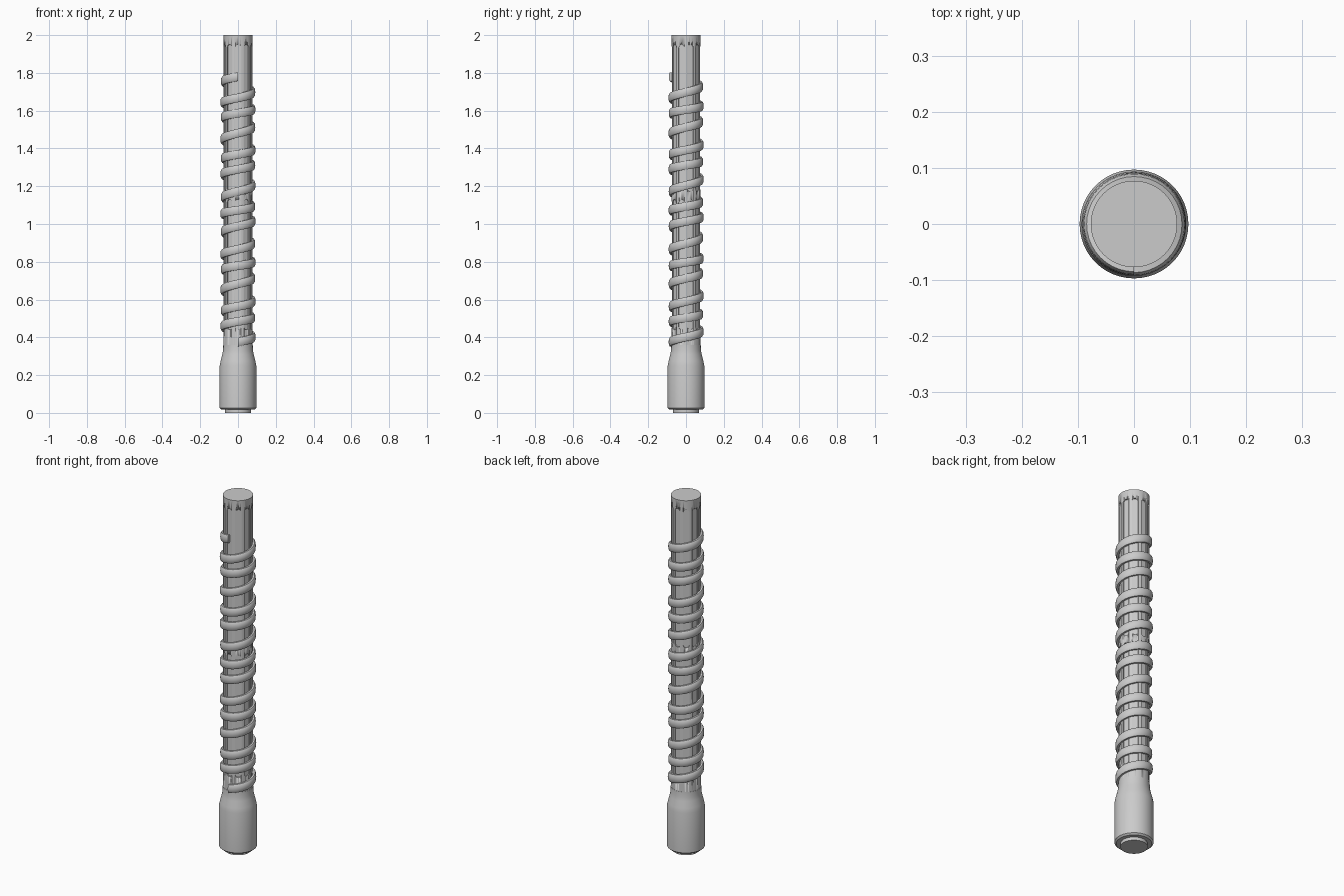
import bpy, bmesh
from math import sin, cos, pi, sqrt, tau

if "Cube" in bpy.data.objects:
    bpy.data.objects.remove(bpy.data.objects["Cube"])


def finish(name, bm, angle=0.6):
    bmesh.ops.recalc_face_normals(bm, faces=bm.faces)
    me = bpy.data.meshes.new(name)
    bm.to_mesh(me)
    bm.free()
    ob = bpy.data.objects.new(name, me)
    bpy.context.collection.objects.link(ob)
    bpy.ops.object.select_all(action='DESELECT')
    ob.select_set(True)
    bpy.context.view_layer.objects.active = ob
    bpy.ops.object.shade_smooth_by_angle(angle=angle)
    return ob


def skin(name, rings, cyclic_caps=True):
    """Bridge a list of closed point rings and cap both ends."""
    bm = bmesh.new()
    vs = [[bm.verts.new(p) for p in ring] for ring in rings]
    n = len(vs[0])
    for a, b in zip(vs, vs[1:]):
        for i in range(n):
            j = (i + 1) % n
            bm.faces.new((a[i], a[j], b[j], b[i]))
    if cyclic_caps:
        bm.faces.new(vs[0])
        bm.faces.new(vs[-1])
    return finish(name, bm)


def lathe(name, profile, n=48):
    return skin(name, [[(r * cos(tau * i / n), r * sin(tau * i / n), z)
                        for i in range(n)] for r, z in profile])


# Pommel sleeve with tapered shoulder and end plug
lathe("pommel_sleeve", [(0.088, 0.018), (0.097, 0.026), (0.097, 0.25),
                        (0.092, 0.275), (0.083, 0.31), (0.079, 0.33), (0.078, 0.36)])
lathe("pommel_plug", [(0.068, 0.0), (0.068, 0.03)])

# Shaft core
shaft = lathe("shaft", [(0.077, 0.3), (0.077, 2.0)], 80)

# Round-ended grooves cut along the shaft
FLUTES, HALF, DEPTH = 10, 0.016, 0.007


def stadium(z0, z1, half, seg=8):
    pts = [(half * cos(pi * k / seg), z1 - half + half * sin(pi * k / seg)) for k in range(seg + 1)]
    pts += [(-half * cos(pi * k / seg), z0 + half - half * sin(pi * k / seg)) for k in range(seg + 1)]
    return pts


bm = bmesh.new()
for z0, z1 in ((0.44, 1.13), (1.17, 1.95)):
    for f in range(FLUTES):
        a = tau * f / FLUTES - pi / 2
        rings = []
        for r in (0.077 - DEPTH, 0.09):
            rings.append([bm.verts.new((r * cos(a) - u * sin(a), r * sin(a) + u * cos(a), z))
                          for u, z in stadium(z0, z1, HALF)])
        n = len(rings[0])
        for i in range(n):
            j = (i + 1) % n
            bm.faces.new((rings[0][i], rings[0][j], rings[1][j], rings[1][i]))
        bm.faces.new(rings[0])
        bm.faces.new(rings[1])
cutter = finish("groove_cutter", bm)
mod = shaft.modifiers.new("grooves", 'BOOLEAN')
mod.object = cutter
mod.operation = 'DIFFERENCE'
mod.solver = 'EXACT'
bpy.context.view_layer.objects.active = shaft
bpy.ops.object.modifier_apply(modifier="grooves")
bpy.data.objects.remove(cutter)

# Cord wound round the shaft, slightly uneven like a hand wrap
TURNS, STEPS, SIDES = 14, 40, 10
rings = []
for s in range(TURNS * STEPS + 1):
    t = s / STEPS
    a = tau * t - pi / 2
    z = 0.375 + 1.405 * t / TURNS + 0.012 * sin(2.3 * t) * min(1, t, TURNS - t)
    r0 = 0.081 + 0.0015 * sin(3.1 * t)
    ring = []
    for k in range(SIDES):
        c, d = cos(tau * k / SIDES), sin(tau * k / SIDES)
        r = r0 + 0.011 * (abs(c) ** 0.7) * (1 if c > 0 else -1)
        ring.append((r * cos(a), r * sin(a), z + 0.024 * (abs(d) ** 0.8) * (1 if d > 0 else -1)))
    rings.append(ring)
skin("grip_cord", rings)
